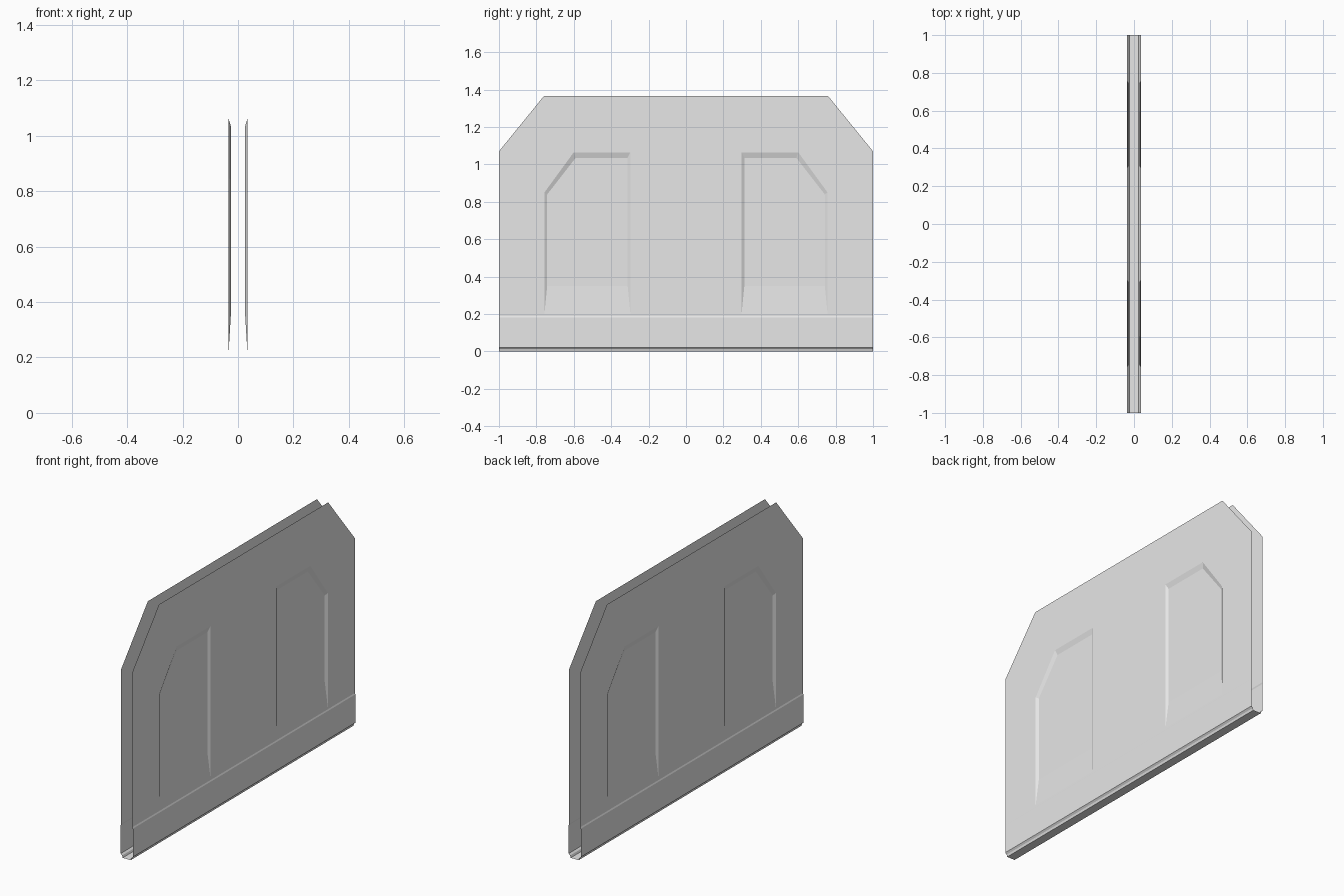
import bpy
import bmesh
from mathutils import Vector

cube = bpy.data.objects.get("Cube")
if cube:
    bpy.data.objects.remove(cube, do_unlink=True)

grey = bpy.data.materials.new("light_grey")
grey.use_nodes = True
COLOUR = (0.8, 0.8, 0.8, 1)
grey.diffuse_color = COLOUR
grey.node_tree.nodes["Principled BSDF"].inputs["Base Color"].default_value = COLOUR

OUTER = 0.035    # upper sheet
FLOOR = 0.026    # recess floor
SKIRT = 0.038    # lower band
SEAM = 0.19


def mirrored_sheet(name, faces, outward):
    """Open sheet from one quarter, mirrored across x and y."""
    bm = bmesh.new()
    for points in faces:
        face = bm.faces.new([bm.verts.new(p) for p in points])
        face.normal_update()
        if face.normal.dot(Vector(outward)) < 0:
            face.normal_flip()
    bmesh.ops.remove_doubles(bm, verts=bm.verts, dist=0.0005)
    mesh = bpy.data.meshes.new(name)
    bm.to_mesh(mesh)
    bm.free()
    mesh.materials.append(grey)
    obj = bpy.data.objects.new(name, mesh)
    bpy.context.collection.objects.link(obj)
    mod = obj.modifiers.new("mirror", 'MIRROR')
    mod.use_axis = (True, True, False)
    mod.merge_threshold = 0.0005
    return obj


def at(x, outline):
    return [(x, y, z) for y, z in outline]


# Upper sheets with a tapered recess in each half
rim = at(OUTER, [(0.297, 0.2), (0.297, 1.065), (0.6, 1.065), (0.757, 0.85), (0.757, 0.2)])
floor = at(FLOOR, [(0.312, 0.35), (0.312, 1.035), (0.59, 1.035), (0.742, 0.84), (0.742, 0.35)])
border = at(OUTER, [(1, 0.2), (1, 1.07), (0.76, 1.365), (0, 1.365), (0, 0.2)])
strip = at(OUTER, [(1, SEAM), (0, SEAM), (0, 0.2)]) + [rim[0], rim[-1], border[0]]
walls = []
for i in range(len(rim)):
    j = (i + 1) % len(rim)
    walls.append([rim[i], rim[j], floor[j], floor[i]])
mirrored_sheet("side_panels", [rim + border, strip, floor] + walls, (1, 0, 0))

# Lower band, undercut lip and flat bottom
profile = [(OUTER, SEAM), (SKIRT, 0.182), (SKIRT, 0.021), (0.029, 0.012), (0.025, 0), (0, 0)]
bands = [[(a, 0, b), (a, 1, b), (c, 1, d), (c, 0, d)]
         for (a, b), (c, d) in zip(profile, profile[1:])]
mirrored_sheet("base_channel", bands, (1, 0, -0.1))
